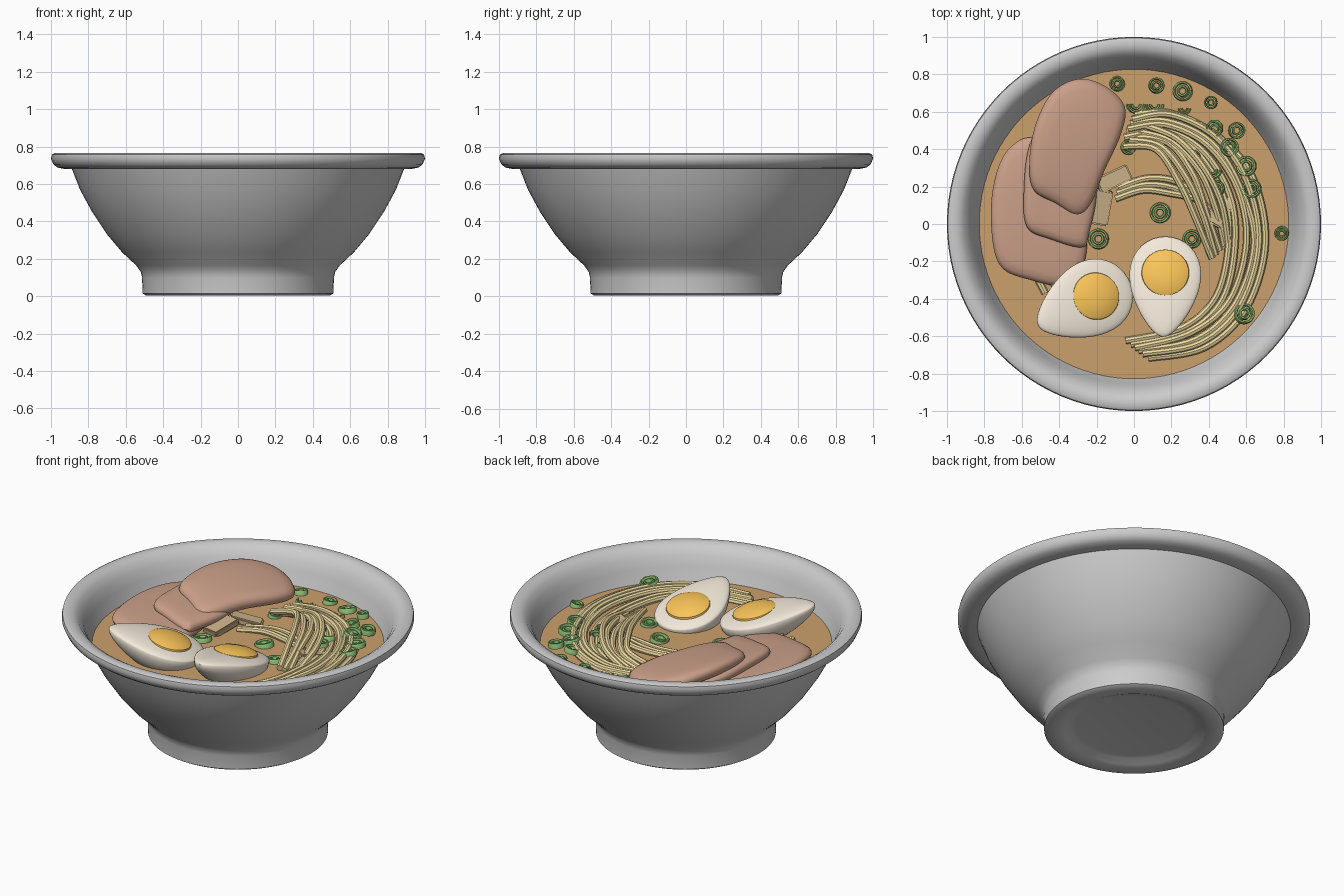
import bpy, bmesh, math, random
from mathutils import Vector, Matrix

if "Cube" in bpy.data.objects:
    bpy.data.objects.remove(bpy.data.objects["Cube"])

random.seed(4)
SOUP = 0.57


def finish(bm, name, color=None, angle=40):
    bmesh.ops.recalc_face_normals(bm, faces=bm.faces)
    me = bpy.data.meshes.new(name)
    bm.to_mesh(me)
    bm.free()
    ob = bpy.data.objects.new(name, me)
    bpy.context.collection.objects.link(ob)
    style(ob, color, angle)
    return ob


def style(ob, color, angle=40):
    bpy.ops.object.select_all(action='DESELECT')
    ob.select_set(True)
    bpy.context.view_layer.objects.active = ob
    if ob.type == 'CURVE':
        bpy.ops.object.convert(target='MESH')
    bpy.ops.object.shade_smooth_by_angle(angle=math.radians(angle))
    if color:
        key = "mat_%.2f_%.2f_%.2f" % color
        mat = bpy.data.materials.get(key) or bpy.data.materials.new(key)
        mat.diffuse_color = (*color, 1)
        mat.use_nodes = True
        mat.node_tree.nodes["Principled BSDF"].inputs["Base Color"].default_value = mat.diffuse_color
        bpy.context.object.data.materials.append(mat)


def lathe(name, profile, steps, color=None, sweep=360, matrix=Matrix(), closed=False):
    bm = bmesh.new()
    vs = [bm.verts.new((r, 0, z)) for r, z in profile]
    pairs = list(zip(vs, vs[1:])) + ([(vs[-1], vs[0])] if closed else [])
    edges = [bm.edges.new(p) for p in pairs]
    bmesh.ops.spin(bm, geom=vs + edges, cent=(0, 0, 0), axis=(0, 0, 1),
                   angle=math.radians(sweep), steps=steps)
    bmesh.ops.remove_doubles(bm, verts=bm.verts, dist=1e-5)
    bm.transform(matrix)
    return finish(bm, name, color)


def spline(pts, sub, closed=False):
    """Catmull-Rom resampling of a few control points."""
    n, out = len(pts), []
    for i in range(n if closed else n - 1):
        ids = [i - 1, i, i + 1, i + 2]
        p = [Vector(pts[j % n] if closed else pts[min(max(j, 0), n - 1)]) for j in ids]
        for s in range(sub):
            t = s / sub
            out.append(0.5 * (2 * p[1] + (p[2] - p[0]) * t
                       + (2 * p[0] - 5 * p[1] + 4 * p[2] - p[3]) * t * t
                       + (3 * p[1] - p[0] - 3 * p[2] + p[3]) * t ** 3))
    if not closed:
        out.append(Vector(pts[-1]))
    return out


def slab(name, outline, z, slope, sag, thick, color, sub=6):
    """Soft-edged slice: rings shrinking toward the centre, tilted and sagging."""
    ring = spline(outline, sub, True)
    c = sum(ring, Vector((0, 0))) / len(ring)
    bm = bmesh.new()
    levels = [(.3, 0), (.6, 0), (.82, 0), (.93, -.1), (.98, -.28), (1, -.5), (.98, -.8), (.93, -1)]
    rows = []
    for s, h in levels:
        row = []
        for p in ring:
            d = (p - c) * s
            row.append(bm.verts.new((c.x + d.x, c.y + d.y,
                       z + h * thick + slope[0] * d.x + slope[1] * d.y - sag * d.length_squared)))
        rows.append(row)
    n = len(ring)
    for a, b in zip(rows, rows[1:]):
        for i in range(n):
            bm.faces.new((a[i], a[(i + 1) % n], b[(i + 1) % n], b[i]))
    bm.faces.new(rows[0])
    bm.faces.new(rows[-1])
    return finish(bm, name, color)


def noodles(name, inner, outer, count, z, arch):
    """Bundle of strands blended between two guide paths."""
    cu = bpy.data.curves.new(name, 'CURVE')
    cu.dimensions = '3D'
    cu.bevel_depth = 0.019
    cu.bevel_resolution = 2
    cu.use_fill_caps = True
    for k in range(count):
        t = k / (count - 1)
        zk = z + random.uniform(-.012, .012)
        pts = []
        for i, (a, b) in enumerate(zip(inner, outer)):
            p = Vector(a).lerp(Vector(b), t + random.uniform(-.08, .08))
            lift = arch * math.sin(math.pi * i / (len(inner) - 1))
            pts.append((p.x, p.y, zk + lift))
        path = spline(pts, 7)
        sp = cu.splines.new('POLY')
        sp.points.add(len(path) - 1)
        for q, p in zip(sp.points, path):
            q.co = (*p, 1)
    ob = bpy.data.objects.new(name, cu)
    bpy.context.collection.objects.link(ob)
    style(ob, (.85, .7, .35))


def egg(name, x, y, z, heading, pitch, length, width):
    """Half egg with a gently domed cut face, pointed tip along local +x, plus yolk."""
    place = (Matrix.Translation((x, y, z)) @ Matrix.Rotation(math.radians(heading), 4, 'Z')
             @ Matrix.Rotation(math.radians(-pitch), 4, 'Y'))
    bm = bmesh.new()
    bmesh.ops.create_uvsphere(bm, u_segments=40, v_segments=20, radius=1)
    for v in bm.verts:
        taper = 1 - .3 * v.co.x - .08 * v.co.x ** 2
        v.co = (v.co.x * length / 2, v.co.y * taper * width / 2,
                v.co.z * (.035 if v.co.z > 0 else .16 * taper))
    bm.transform(place)
    finish(bm, name + "_white", (.9, .82, .7))
    dome = [(0, .03), (.05, .027), (.1, .017), (.125, .005), (.132, -.02), (0, -.03)]
    lathe(name + "_yolk", dome, 32, (.95, .55, .1),
          matrix=place @ Matrix.Translation((-.07, 0, .03)))


# Bowl: foot ring, flared wall, rolled lip, inner wall
lathe("bowl", [(0, .035), (.33, .035), (.36, .03), (.4, .012), (.43, .003), (.49, .003), (.51, .015),
               (.513, .1), (.52, .13), (.545, .165), (.62, .235), (.7, .33), (.78, .45),
               (.845, .57), (.888, .68), (.925, .68), (.965, .688), (.987, .705), (1, .735), (.995, .757),
               (.98, .765), (.94, .763), (.91, .745), (.88, .705), (.855, .65), (.83, .575),
               (.79, .5), (.72, .39), (.63, .285), (.5, .19), (.3, .14), (0, .13)], 96)

# Broth surface
bm = bmesh.new()
bmesh.ops.create_circle(bm, cap_ends=True, segments=32, radius=.835,
                        matrix=Matrix.Translation((0, 0, SOUP)))
finish(bm, "broth", (.6, .35, .15))

# Three overlapping meat slices
MEAT = (.6, .35, .25)
slab("meat_slice_low", [(-.58, .46), (-.7, .36), (-.76, .15), (-.755, -.1), (-.7, -.24), (-.55, -.3),
                        (-.38, -.33), (-.28, -.25), (-.25, -.05), (-.3, .2), (-.45, .42)],
     .645, (-.05, 0), .1, .06, MEAT)
slab("meat_slice_middle", [(-.45, .58), (-.56, .42), (-.59, .15), (-.57, -.02), (-.45, -.08),
                           (-.28, -.125), (-.24, -.05), (-.2, .2), (-.28, .45)],
     .68, (-.1, 0), .12, .06, MEAT)
slab("meat_slice_top", [(-.3, .775), (-.16, .74), (-.05, .63), (-.07, .48), (-.16, .28), (-.24, .09),
                        (-.31, .045), (-.42, .11), (-.535, .18), (-.56, .32), (-.53, .52), (-.44, .7)],
     .725, (-.16, .02), .25, .07, MEAT)

# Egg halves
egg("egg_left", -.27, -.42, .668, 207, 14, .56, .39)
egg("egg_right", .165, -.335, .645, 268, 13, .55, .37)

# Noodle bundles
noodles("noodles_outer",
        [(-.05, .47), (.15, .49), (.35, .38), (.49, .15), (.51, -.1), (.43, -.38), (.25, -.55), (-.05, -.62)],
        [(0, .58), (.2, .6), (.45, .48), (.63, .25), (.71, -.1), (.6, -.45), (.38, -.66), (.08, -.72)],
        6, SOUP + .01, .012)
noodles("noodles_crossing",
        [(-.05, .42), (.12, .4), (.25, .22), (.33, .02), (.42, -.18)],
        [(.05, .52), (.24, .46), (.38, .3), (.46, .1), (.5, -.1)], 5, SOUP + .01, .06)
noodles("noodles_inner",
        [(-.1, .13), (.05, .18), (.2, .16), (.36, .13)],
        [(-.08, .2), (.08, .25), (.25, .22), (.4, .08)], 3, SOUP + .005, .012)
noodles("noodles_left", [(-.52, -.28), (-.47, -.37)], [(-.46, -.27), (-.4, -.36)], 2, SOUP + .01, 0)

# Bamboo shoot pieces
for i, (x, y, rot, l, w, tilt) in enumerate([(-.11, .24, 25, .19, .09, 12), (-.18, .09, 80, .19, .11, -8),
                                             (.46, .07, 60, .17, .1, 10)]):
    bm = bmesh.new()
    bmesh.ops.create_cube(bm, size=1, matrix=Matrix.Translation((x, y, SOUP + .02))
                          @ Matrix.Rotation(math.radians(rot), 4, 'Z')
                          @ Matrix.Rotation(math.radians(tilt), 4, 'Y')
                          @ Matrix.Diagonal((l, w, .04, 1)))
    bmesh.ops.bevel(bm, geom=bm.edges[:], offset=.008, segments=2, affect='EDGES')
    finish(bm, "bamboo_piece_%d" % i, (.6, .45, .25))

# Spring onion rings: outer wall and a smaller inner ring; some are half rings
onions = [(-.09, .75, .04), (.12, .74, .042), (.26, .71, .052), (.41, .65, .035), (.43, .51, .045),
          (.55, .5, .045), (.51, .41, .05), (.6, .31, .055), (.63, .19, .05), (.44, .19, .045),
          (.32, .36, .035), (.14, .06, .055), (-.19, -.08, .055), (.31, -.08, .05),
          (.79, -.05, .038), (.59, -.48, .055), (-.03, .41, .04)]
halves = [(.01, .64, .05), (.11, .64, .05), (.27, .62, .035), (.42, .29, .05)]
for i, (x, y, r) in enumerate(onions + halves):
    on_noodles = .38 < math.hypot(x, y) < .77 and .28 < x < .64
    m = (Matrix.Translation((x, y, SOUP + (.035 if on_noodles else .005)))
         @ Matrix.Rotation(random.uniform(-.2, .2), 4, 'X')
         @ Matrix.Rotation(random.uniform(-.2, .2), 4, 'Y'))
    half = i >= len(onions)
    if half:
        m = m @ Matrix.Rotation(math.pi, 4, 'Z')
    for part, k in (("outer", 1), ("inner", .58)):
        a, b, h = r * k, r * (k - .25), .016 if k == 1 else .012
        lathe("onion_%s_%d" % (part, i),
              [(a, -h), (a, h * .6), (a - r * .06, h), (b + r * .06, h), (b, h * .6), (b, -h)],
              10 if half else 20, (.3, .6, .2), 180 if half else 360, m, True)
